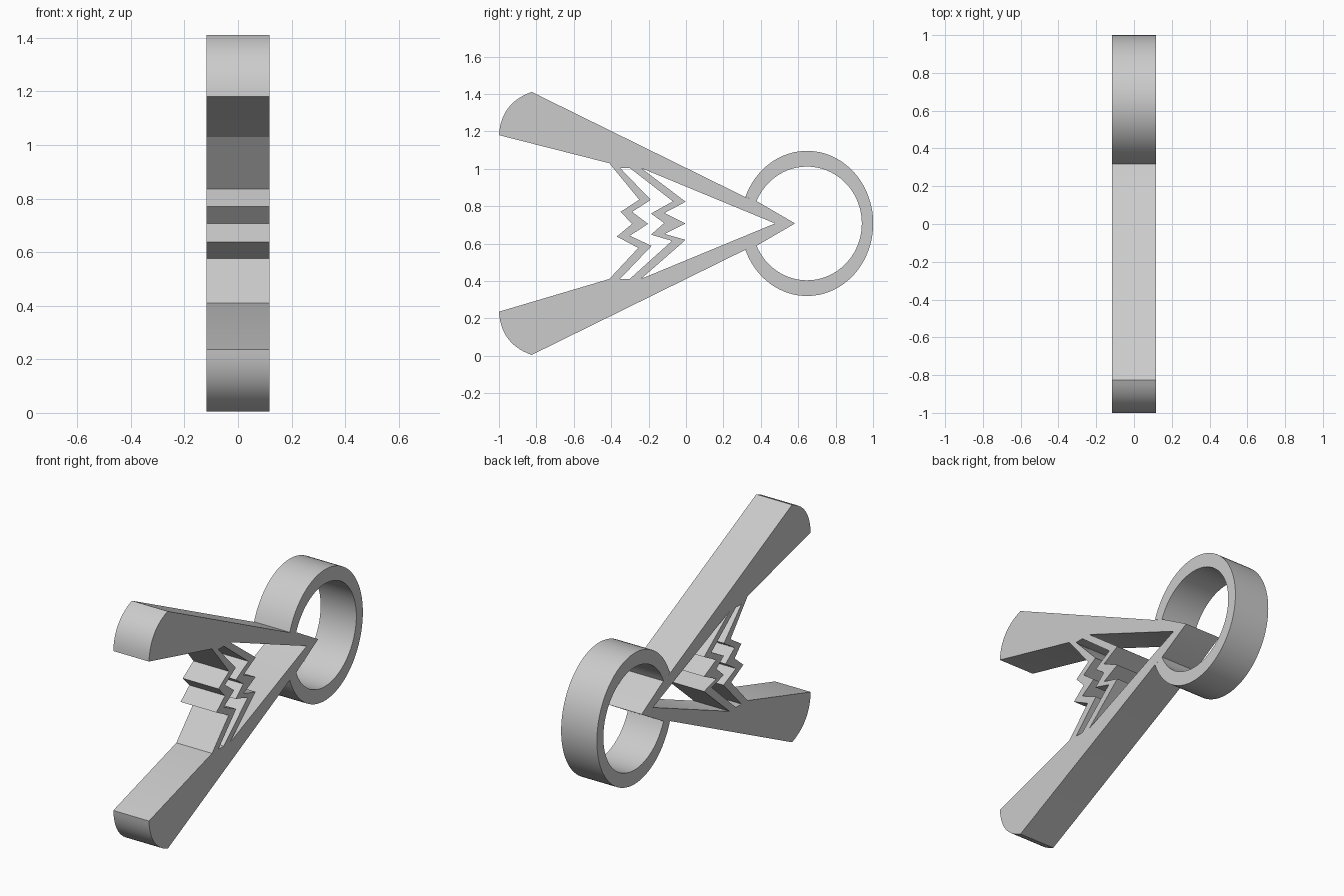
import bpy
import bmesh
import math
from mathutils import Vector

HALF_WIDTH = 0.117
MID = 0.708  # height of the symmetry line

cube = bpy.data.objects.get("Cube")
if cube:
    bpy.data.objects.remove(cube, do_unlink=True)

grey = bpy.data.materials.new("plain_grey")
grey.use_nodes = True
colour = (0.6, 0.6, 0.6, 1)
grey.diffuse_color = colour
grey.node_tree.nodes["Principled BSDF"].inputs["Base Color"].default_value = colour


def plate(name, outline):
    """Extrude a closed (y, z) outline across the full width."""
    bm = bmesh.new()
    face = bm.faces.new([bm.verts.new((-HALF_WIDTH, y, z)) for y, z in outline])
    solid = bmesh.ops.extrude_face_region(bm, geom=[face])["geom"]
    moved = [v for v in solid if isinstance(v, bmesh.types.BMVert)]
    bmesh.ops.translate(bm, verts=moved, vec=(2 * HALF_WIDTH, 0, 0))
    bmesh.ops.recalc_face_normals(bm, faces=bm.faces)
    mesh = bpy.data.meshes.new(name)
    bm.to_mesh(mesh)
    bm.free()
    mesh.materials.append(grey)
    obj = bpy.data.objects.new(name, mesh)
    bpy.context.collection.objects.link(obj)
    bpy.ops.object.select_all(action="DESELECT")
    obj.select_set(True)
    bpy.context.view_layer.objects.active = obj
    bpy.ops.object.shade_smooth_by_angle(angle=math.radians(25))
    return obj


# Rounded end of an arm, as a quadratic curve
def rounded_end(start, control, end, steps=14):
    a, b, c = Vector(start), Vector(control), Vector(end)
    return [a.lerp(b, i / steps).lerp(b.lerp(c, i / steps), i / steps)
            for i in range(steps + 1)]


# One half of the V frame, from the ring joint round to the inside of the V
def half_frame(side, knee):
    points = [(0.38, 0.118), (0.315, 0.142)]
    points += rounded_end((-0.825, 0.703), (-0.99, 0.645), (-1, 0.472))
    points += [(-0.41, knee), (-0.352, 0.296), (-0.24, 0.296)]
    return [(y, MID + side * z) for y, z in points]


upper = half_frame(1, 0.322)
lower = half_frame(-1, 0.297)
plate("v_frame", [(0.583, MID)] + upper + [(0.476, MID)] + lower[::-1])


# Open oval ring, ending where it meets the frame
def oval_arc(radius_y, radius_z, joint_z, steps=72):
    end = math.pi - math.asin(joint_z / radius_z)
    angles = [-end + 2 * end * i / steps for i in range(steps + 1)]
    return [(0.647 + radius_y * math.cos(a), MID + radius_z * math.sin(a))
            for a in angles]


outer = oval_arc(0.354, 0.388, 0.142)
inner = oval_arc(0.293, 0.304, 0.118)
plate("finger_ring", outer + inner[::-1])

# Zigzag springs bridging the arms
front_left = [(-0.41, 1.03), (-0.25, 0.835), (-0.35, 0.77), (-0.288, 0.706),
              (-0.37, 0.638), (-0.255, 0.577), (-0.41, 0.411)]
front_right = [(-0.352, 1.004), (-0.188, 0.834), (-0.288, 0.77), (-0.203, 0.706),
               (-0.3, 0.642), (-0.184, 0.588), (-0.352, 0.412)]
back_left = [(-0.3, 1.004), (-0.07, 0.826), (-0.187, 0.761), (-0.117, 0.71),
             (-0.187, 0.648), (-0.075, 0.615), (-0.3, 0.412)]
back_right = [(-0.24, 1.004), (-0.002, 0.824), (-0.115, 0.764), (-0.002, 0.708),
              (-0.115, 0.652), (-0.002, 0.62), (-0.24, 0.412)]
plate("front_spring", front_left + front_right[::-1])
plate("back_spring", back_left + back_right[::-1])
